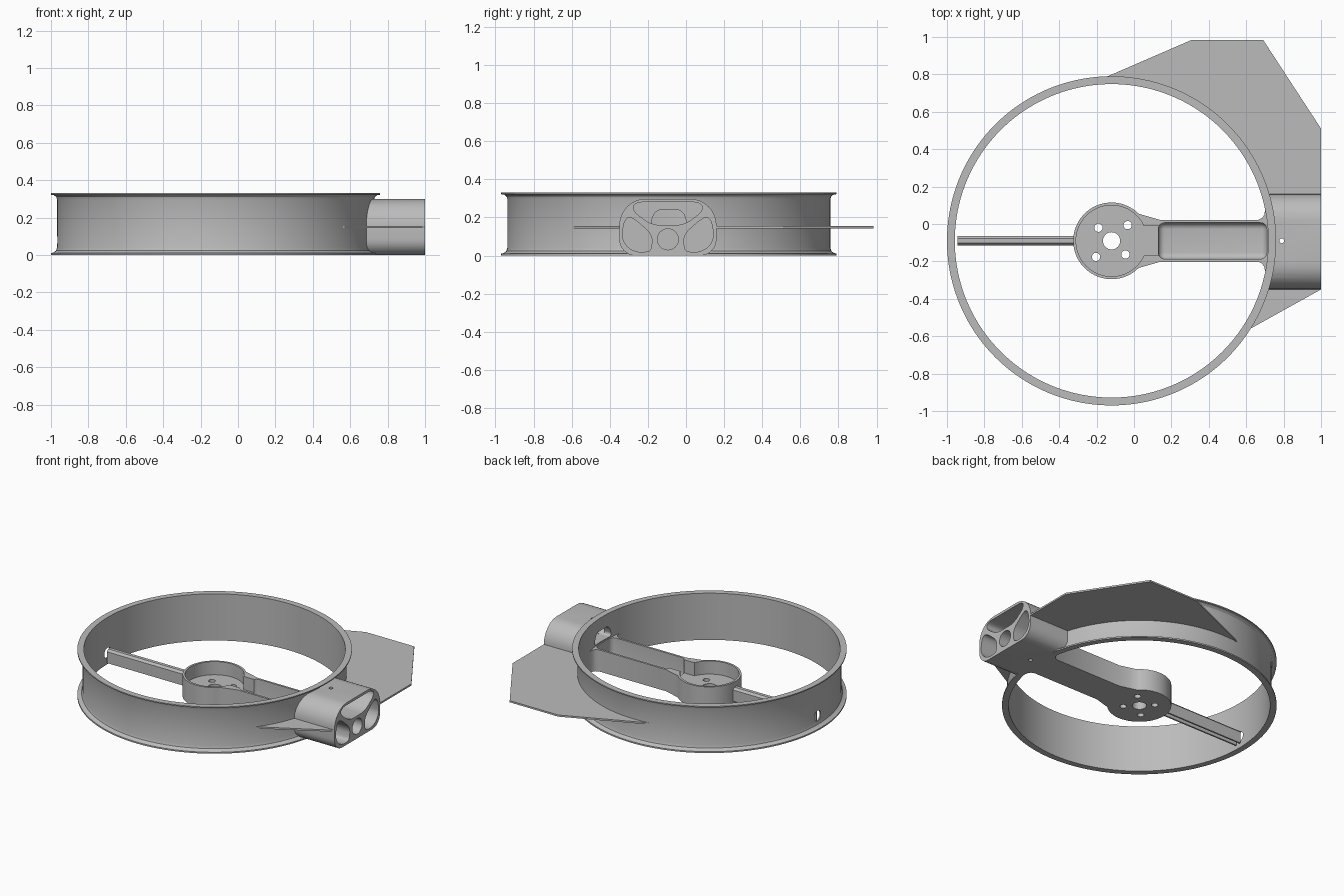
import bpy, bmesh
from math import sin, cos, pi, radians
from mathutils import Vector

cube = bpy.data.objects.get("Cube")
if cube:
    bpy.data.objects.remove(cube, do_unlink=True)

CX, CY = -0.12, -0.09          # duct axis
R_IN, R_WALL, R_FLANGE = 0.838, 0.847, 0.88

grey = bpy.data.materials.new("plain grey")
grey.use_nodes = True
grey.diffuse_color = (0.5, 0.5, 0.5, 1)
shader = next(n for n in grey.node_tree.nodes if n.type == 'BSDF_PRINCIPLED')
shader.inputs["Base Color"].default_value = (0.5, 0.5, 0.5, 1)
shader.inputs["Roughness"].default_value = 0.6


def finish(name, bm):
    bmesh.ops.recalc_face_normals(bm, faces=bm.faces)
    me = bpy.data.meshes.new(name)
    bm.to_mesh(me)
    bm.free()
    me.materials.append(grey)
    ob = bpy.data.objects.new(name, me)
    bpy.context.collection.objects.link(ob)
    return ob


def prism(name, pts, lo, hi, axis='z'):
    """Extrude a 2D outline along z (points x,y) or along x (points y,z)."""
    bm = bmesh.new()
    place = (lambda p, h: (p[0], p[1], h)) if axis == 'z' else (lambda p, h: (h, p[0], p[1]))
    face = bm.faces.new([bm.verts.new(place(p, lo)) for p in pts])
    ext = bmesh.ops.extrude_face_region(bm, geom=[face])
    shift = (0, 0, hi - lo) if axis == 'z' else (hi - lo, 0, 0)
    bmesh.ops.translate(bm, vec=shift, verts=[g for g in ext["geom"] if isinstance(g, bmesh.types.BMVert)])
    return finish(name, bm)


def circle(c, r, n=32):
    return [(c[0] + r * cos(2 * pi * i / n), c[1] + r * sin(2 * pi * i / n)) for i in range(n)]


def rounded(pts, radii, steps=8):
    """Round every corner of an outline."""
    out = []
    for i, p in enumerate(pts):
        p, a, b = Vector(p), Vector(pts[i - 1]), Vector(pts[(i + 1) % len(pts)])
        r = radii[i] if isinstance(radii, list) else radii
        s = p + (a - p).normalized() * min(r, (a - p).length * 0.49)
        e = p + (b - p).normalized() * min(r, (b - p).length * 0.49)
        k = 0.55
        c1, c2 = s.lerp(p, k), e.lerp(p, k)
        for j in range(steps + 1):
            t = j / steps
            u = 1 - t
            out.append(tuple(s * u**3 + c1 * 3 * u * u * t + c2 * 3 * u * t * t + e * t**3))
    return out


def cut(ob, cutters):
    for c in cutters:
        c.hide_render = True
        mod = ob.modifiers.new("cut", 'BOOLEAN')
        mod.operation, mod.solver, mod.object = 'DIFFERENCE', 'EXACT', c
    deps = bpy.context.evaluated_depsgraph_get()
    me = bpy.data.meshes.new_from_object(ob.evaluated_get(deps))
    ob.modifiers.clear()
    ob.data = me
    for c in cutters:
        bpy.data.objects.remove(c, do_unlink=True)


def bore():
    return prism("bore_cutter", circle((CX, CY), 0.842, 160), -0.1, 0.5)


# Duct ring: lathed wall with filleted flanges
profile = [(R_IN, 0), (R_FLANGE, 0), (R_FLANGE, 0.01), (0.866, 0.013), (0.853, 0.023), (R_WALL, 0.042),
           (R_WALL, 0.295), (0.852, 0.31), (0.864, 0.32), (R_FLANGE, 0.322), (R_FLANGE, 0.33), (R_IN, 0.33)]
bm = bmesh.new()
N = 160
rings = [[bm.verts.new((CX + r * cos(2 * pi * i / N), CY + r * sin(2 * pi * i / N), z)) for r, z in profile]
         for i in range(N)]
for i in range(N):
    a, b = rings[i], rings[(i + 1) % N]
    for j in range(len(profile)):
        k = (j + 1) % len(profile)
        bm.faces.new((a[j], b[j], b[k], a[k]))
duct_ring = finish("duct_ring", bm)
window = rounded([(CY - 0.1, 0.16), (CY + 0.1, 0.16), (CY + 0.07, 0.24), (CY - 0.07, 0.24)], 0.03)
cut(duct_ring, [prism("wire_hole", circle((CY, 0.08), 0.036), -1.1, -0.9, 'x'),
                prism("wire_window", window, 0.65, 0.75, 'x')])

# Motor cup and hollow arm as one body
outline = [(CX + 0.205 * cos(radians(t)), CY + 0.205 * sin(radians(t))) for t in range(45, 316, 5)]
half = [(0.07, 0.132), (0.14, 0.112), (0.665, 0.112), (0.685, 0.122), (0.697, 0.14), (0.701, 0.165), (0.72, 0.1)]
outline += [(x, CY - y) for x, y in half] + [(x, CY + y) for x, y in reversed(half)]
motor_arm = prism("motor_arm", outline, 0, 0.153)

bm = bmesh.new()
bmesh.ops.create_cube(bm, size=1)
for v in bm.verts:
    v.co = (0.42 + v.co.x * 0.58, CY + v.co.y * 0.194, 0.165 + v.co.z * 0.3)
bmesh.ops.bevel(bm, geom=bm.edges[:], offset=0.035, segments=6, profile=0.5, affect='EDGES')
trough = finish("trough_cutter", bm)
neck = [(0, CY - 0.078), (0.2, CY - 0.078), (0.2, CY + 0.078), (0, CY + 0.078)]
cutters = [prism("cup_cutter", circle((CX, CY), 0.19, 64), 0.06, 0.3),
           prism("neck_cutter", neck, 0.06, 0.31), trough,
           prism("shaft_hole", circle((CX, CY), 0.046), -0.1, 0.2)]
for p in ((-0.19, -0.02), (-0.034, -0.006), (-0.203, -0.176), (-0.046, -0.163)):
    cutters.append(prism("screw_hole", circle(p, 0.022, 24), -0.1, 0.2))
cut(motor_arm, cutters)

# Thin channel strut on the far side of the hub
strut = [(-0.025, 0.02), (-0.025, 0.1), (-0.012, 0.115)]
inner = [(0.014, 0.02), (0.014, 0.1)]
strut += [(-y, z) for y, z in reversed(strut)] + inner + [(-y, z) for y, z in reversed(inner)]
prism("wire_strut", [(CY + y, z) for y, z in strut], -0.945, -0.315, 'x')

# Mounting socket with three pockets around a central tube
SY = -0.095


def socket_outline(m=0):
    w = 0.255 - m
    return rounded([(SY - w, m), (SY + w, m), (SY + w, 0.298 - m), (SY - w, 0.298 - m)],
                   [0.085, 0.085, 0.14, 0.14])


mount_socket = prism("mount_socket", socket_outline(), 0.62, 1.0, 'x')
top_pocket = [(-0.175, 0.28), (0.175, 0.28), (0.187, 0.235), (0.085, 0.16), (-0.085, 0.16), (-0.187, 0.235)]
side_pocket = [(-0.238, 0.14), (-0.22, 0.2), (-0.185, 0.2), (-0.082, 0.11), (-0.085, 0.04),
               (-0.1, 0.018), (-0.18, 0.018), (-0.238, 0.07)]
pockets = [top_pocket, side_pocket, [(-y, z) for y, z in reversed(side_pocket)]]
cutters = [bore()]
for pts in pockets:
    cutters.append(prism("pocket_cutter", rounded([(SY + y, z) for y, z in pts], 0.04, 5), 0.765, 1.1, 'x'))
cutters += [prism("tube_cutter", circle((SY, 0.085), 0.055), 0.75, 1.1, 'x'),
            prism("window_cutter", window, 0.5, 0.8, 'x'),
            prism("pin_hole", circle((0.79, CY), 0.013, 20), -0.1, 0.5)]
cut(mount_socket, cutters)

# Flat side fin at mid height
fin = [(-0.24, 0.747), (0.31, 0.985), (0.69, 0.985), (1.0, 0.51), (1.0, -0.35), (0.55, -0.60), (0.2, 0.2)]
side_fin = prism("side_fin", fin, 0.143, 0.155)
cut(side_fin, [bore(), prism("socket_gap", socket_outline(0.006), 0.5, 1.1, 'x')])

# Smooth the curves, keep the edges crisp
bpy.ops.object.select_all(action='DESELECT')
for ob in bpy.context.collection.objects:
    if ob.type == 'MESH' and ob.data.materials and ob.data.materials[0] == grey:
        ob.select_set(True)
        bpy.context.view_layer.objects.active = ob
bpy.ops.object.shade_smooth_by_angle(angle=radians(30))
